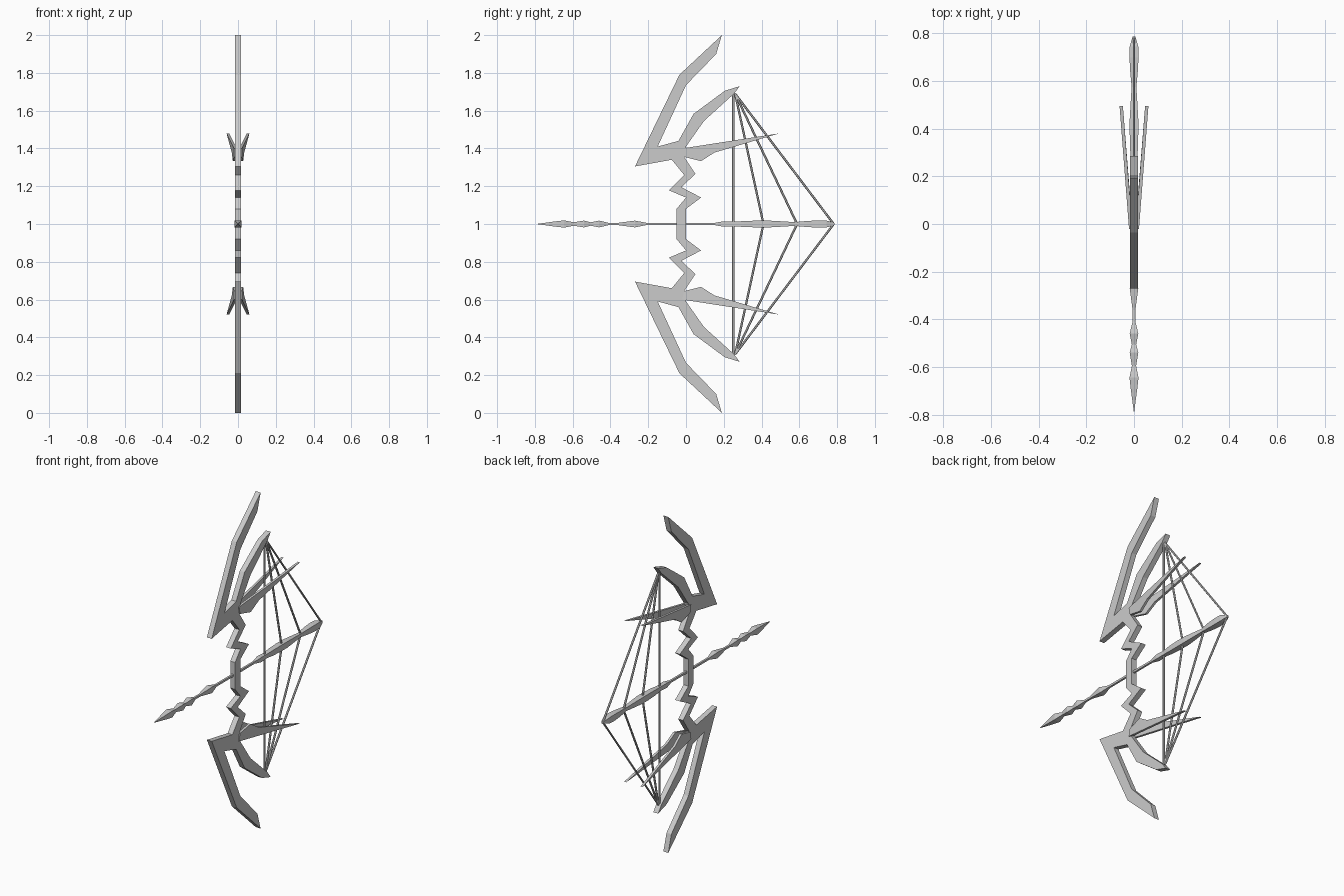
import bpy, bmesh, math
from mathutils import Vector

if "Cube" in bpy.data.objects:
    bpy.data.objects.remove(bpy.data.objects["Cube"])


def finish(name, bm):
    bmesh.ops.recalc_face_normals(bm, faces=bm.faces[:])
    mesh = bpy.data.meshes.new(name)
    bm.to_mesh(mesh)
    bm.free()
    obj = bpy.data.objects.new(name, mesh)
    bpy.context.collection.objects.link(obj)
    return obj


def plate(name, outline, half, centre=lambda y: 0.0):
    """Extrude a y,z outline along x; centre(y) lets the plate splay sideways."""
    bm = bmesh.new()
    a = [bm.verts.new((centre(y) - half, y, z)) for y, z in outline]
    b = [bm.verts.new((centre(y) + half, y, z)) for y, z in outline]
    n = len(a)
    bm.faces.new(a)
    bm.faces.new(b[::-1])
    for i in range(n):
        j = (i + 1) % n
        bm.faces.new((a[i], b[i], b[j], a[j]))
    return finish(name, bm)


def square_loft(name, stations):
    """Square section along y, given (y, half width) stations."""
    bm = bmesh.new()
    rings = [[bm.verts.new((sx * r, y, 1 + sz * r))
              for sx, sz in ((-1, -1), (1, -1), (1, 1), (-1, 1))]
             for y, r in stations]
    for p, q in zip(rings, rings[1:]):
        for i in range(4):
            j = (i + 1) % 4
            bm.faces.new((p[i], p[j], q[j], q[i]))
    bm.faces.new(rings[0])
    bm.faces.new(rings[-1][::-1])
    return finish(name, bm)


def rod(name, p, q, r):
    p, q = Vector(p), Vector(q)
    d = q - p
    bpy.ops.mesh.primitive_cylinder_add(vertices=6, radius=r, depth=d.length,
                                        location=(p + q) / 2)
    obj = bpy.context.object
    obj.rotation_euler = d.to_track_quat('Z', 'Y').to_euler()
    obj.name = name


# Bow frame: upper half outline, mirrored about z = 1
right_edge = [(0.0, 1.08), (0.08, 1.14), (-0.025, 1.195), (0.05, 1.265),
              (-0.01, 1.355), (0.0, 1.41), (0.095, 1.545), (0.255, 1.69),
              (0.285, 1.73), (0.205, 1.705), (0.04, 1.583), (-0.04, 1.44),
              (-0.15, 1.41), (0.0, 1.735), (0.16, 1.90), (0.19, 2.0)]
left_edge = [(-0.035, 1.79), (-0.27, 1.305), (-0.075, 1.34), (-0.01, 1.26),
             (-0.09, 1.178), (0.0, 1.14), (-0.05, 1.08)]
half = right_edge + left_edge
plate("bow_frame", half + [(y, 2 - z) for y, z in half[::-1]], 0.016)

# Paired splayed spikes behind each limb
spike = [(-0.02, 1.40), (-0.01, 1.355), (0.08, 1.333), (0.15, 1.378), (0.495, 1.48)]
for side in (-1, 1):
    for label, pts in (("upper", spike), ("lower", [(y, 2 - z) for y, z in spike])):
        plate(f"{label}_spike", pts, 0.007,
              lambda y, s=side: s * (0.014 + 0.08 * max(y, 0)))

# Strings drawn to four pull positions
for pull in (0.25, 0.41, 0.588, 0.782):
    for z in (0.31, 1.69):
        rod("string", (0, 0.25 + (0.01 if pull > 0.3 else 0), z), (0, pull, 1), 0.006)

# Arrow: beaded head, shaft and fletching
square_loft("arrow_shaft", [(-0.42, 0.006), (0.3, 0.006), (0.78, 0.006)])
square_loft("arrow_head", [(-0.787, 0.001), (-0.69, 0.014), (-0.645, 0.019),
                           (-0.595, 0.009), (-0.54, 0.018), (-0.505, 0.009),
                           (-0.46, 0.018), (-0.41, 0.006)])
square_loft("arrow_collar", [(-0.36, 0.006), (-0.27, 0.018), (-0.21, 0.006)])
square_loft("fletching", [(0.155, 0.007), (0.20, 0.014), (0.26, 0.012),
                          (0.31, 0.016), (0.38, 0.018), (0.44, 0.018),
                          (0.51, 0.014), (0.575, 0.010), (0.64, 0.016),
                          (0.70, 0.019), (0.745, 0.018), (0.787, 0.006)])
